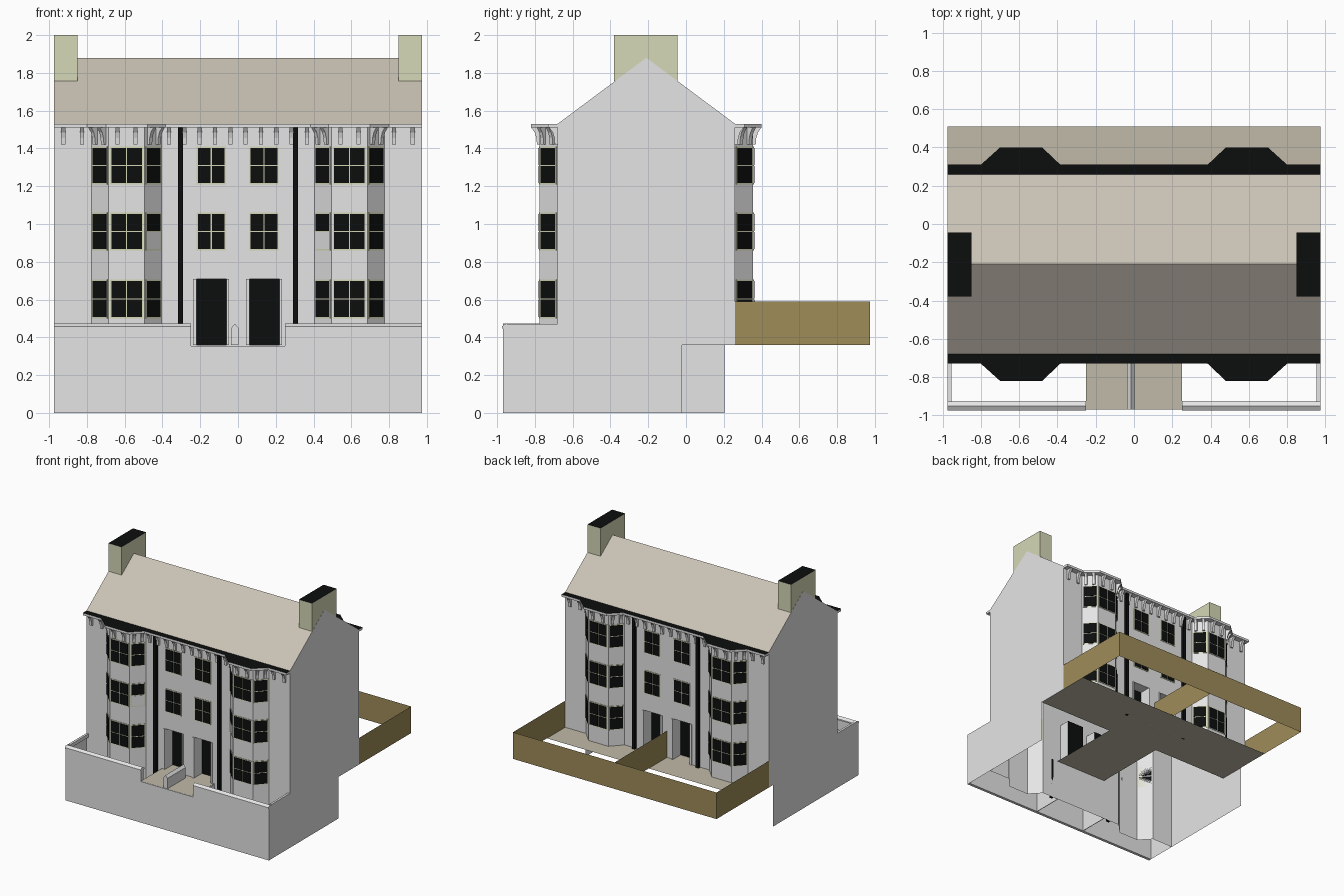
import bpy, bmesh, math
from mathutils import Vector

if "Cube" in bpy.data.objects:
    bpy.data.objects.remove(bpy.data.objects["Cube"])

MID = -0.21                      # ridge line: the back mirrors the front about it
EAVE, GROUND = 1.53, 0.36


def mat(name, r, g, b):
    m = bpy.data.materials.new(name)
    lin = [((c / 255 + 0.055) / 1.055) ** 2.4 if c > 10 else c / 3294 for c in (r, g, b)]
    m.diffuse_color = (*lin, 1)
    m.use_nodes = True
    m.node_tree.nodes["Principled BSDF"].inputs["Base Color"].default_value = m.diffuse_color
    return m


STONE = mat("pale grey stone", 229, 229, 229)
BLACK = mat("black", 12, 13, 13)
ROOF = mat("roof beige", 202, 194, 181)
CREAM = mat("cream", 214, 216, 183)
PAVING = mat("paving tan", 192, 186, 167)
WOOD = mat("fence brown", 159, 140, 89)


def finish(name, bm, mats, rule=None, closed=True):
    """Turn a bmesh into an object; rule(face) picks the material slot."""
    if closed:
        bmesh.ops.recalc_face_normals(bm, faces=bm.faces)
    else:                        # open shells: point faces away from the house centre
        bm.normal_update()
        for f in bm.faces:
            c = f.calc_center_median() - Vector((0, MID, 0.9))
            if f.normal.dot(Vector((c.x * 0.4, c.y, c.z * 0.2))) < 0:
                f.normal_flip()
    bm.normal_update()
    if rule:
        for f in bm.faces:
            f.material_index = rule(f)
    me = bpy.data.meshes.new(name)
    bm.to_mesh(me)
    bm.free()
    for m in mats:
        me.materials.append(m)
    ob = bpy.data.objects.new(name, me)
    bpy.context.collection.objects.link(ob)
    return ob


def face(bm, pts):
    return bm.faces.new([bm.verts.new(p) for p in pts])


def prism(bm, pts, vec):
    """Extrude a closed outline along vec."""
    a = [bm.verts.new(p) for p in pts]
    b = [bm.verts.new(Vector(p) + Vector(vec)) for p in pts]
    bm.faces.new(a)
    bm.faces.new(b[::-1])
    for i in range(len(a)):
        j = (i + 1) % len(a)
        bm.faces.new((a[j], a[i], b[i], b[j]))


def box(bm, x0, x1, y0, y1, z0, z1):
    prism(bm, [(x0, y0, z0), (x1, y0, z0), (x1, y1, z0), (x0, y1, z0)], (0, 0, z1 - z0))


def top_black(f):
    return 1 if f.normal.z > 0.9 else 0


# Plan outline of one facade (left to right) with two canted bays
left = [(-0.975, -0.68), (-0.775, -0.68), (-0.685, -0.775), (-0.495, -0.775), (-0.405, -0.68)]
OUTLINE = left + [(-x, y) for x, y in reversed(left)]
eave_l = [(-0.975, -0.73), (-0.80, -0.73), (-0.70, -0.82), (-0.48, -0.82), (-0.385, -0.73)]
EAVE_LINE = eave_l + [(-x, y) for x, y in reversed(eave_l)]
ROWS = [(0.50, 0.705), (0.86, 1.06), (1.21, 1.41)]


def facade(side):
    front = side == "front"
    base = 0 if front else GROUND

    def M(x, y, z):              # place a point on the front or mirror it to the back
        return Vector((x, y if front else 2 * MID - y, z))

    def plate(bm, mid, t, u0, u1, z0, z1, d):
        n = Vector((t.y, -t.x))
        ring = [mid + t * u + n * k for u, k in ((u0, 0), (u1, 0), (u1, d), (u0, d))]
        prism(bm, [M(p.x, p.y, z0) for p in ring], (0, 0, z1 - z0))

    # Wall with bays and recessed door openings
    wall = bmesh.new()

    def panel(a, b, z0, z1):
        if z1 > z0:
            face(wall, [M(*a, z0), M(*b, z0), M(*b, z1), M(*a, z1)])

    for i, (a, b) in enumerate(zip(OUTLINE, OUTLINE[1:])):
        if i != 4:
            panel(a, b, base, EAVE)
    y, top, deep = -0.68, 0.71, -0.58
    panel((-0.405, y), (0.405, y), base, GROUND)
    panel((-0.405, y), (0.405, y), top, EAVE)
    for x0, x1 in ((-0.405, -0.22), (-0.06, 0.06), (0.22, 0.405)):
        panel((x0, y), (x1, y), GROUND, top)
    doors, frames = bmesh.new(), bmesh.new()
    for x0, x1 in ((-0.22, -0.06), (0.06, 0.22)):
        for x in (x0, x1):
            panel((x, y), (x, deep), GROUND, top)
        face(wall, [M(x0, y, top), M(x1, y, top), M(x1, deep, top), M(x0, deep, top)])
        face(doors, [M(x0, deep, GROUND), M(x1, deep, GROUND), M(x1, deep, top), M(x0, deep, top)])
        for f0, f1 in ((x0 - 0.018, x0), (x1, x1 + 0.012)):
            plate(frames, Vector((0, y)), Vector((1, 0)), f0, f1, GROUND, top, 0.008)
    finish(side + "_wall", wall, [STONE], closed=False)
    finish(side + "_doors", doors, [BLACK], closed=False)
    finish(side + "_door_frames", frames, [STONE])

    # Windows: cream plates with dark panes laid over them
    surround, panes, blinds = bmesh.new(), bmesh.new(), bmesh.new()

    def window(mid, t, w, z0, z1, cols, blind=False):
        plate(surround, mid, t, -w / 2, w / 2, z0, z1, 0.004)
        g = 0.007
        cw, ch = (w - g) / cols, (z1 - z0 - g) / 2
        for c in range(cols):
            for r in range(2):
                u, v = -w / 2 + g + c * cw, z0 + g + r * ch
                plate(blinds if blind and r == 0 else panes, mid, t,
                      u, u + cw - g, v, v + ch - g, 0.007)

    for i in (1, 2, 3, 5, 6, 7):
        a, b = Vector(OUTLINE[i]), Vector(OUTLINE[i + 1])
        flat = i in (2, 6)
        for r, (z0, z1) in enumerate(ROWS):
            window((a + b) / 2, (b - a).normalized(), 0.175 if flat else 0.118, z0, z1,
                   2 if flat else 1, front and r == 1 and i in (3, 5))
    for x in (-0.142, 0.138):
        for z0, z1 in ROWS[1:]:
            window(Vector((x, y)), Vector((1, 0)), 0.155, z0, z1, 2)
    finish(side + "_window_frames", surround, [CREAM])
    finish(side + "_window_panes", panes, [BLACK])
    if front:
        finish("front_window_blinds", blinds, [STONE])
    else:
        blinds.free()

    # Cornice slab with a black leaded top
    slab = bmesh.new()
    ring = EAVE_LINE + [(0.975, y), (-0.975, y)]
    prism(slab, [M(px, py, 1.51) for px, py in ring], (0, 0, EAVE - 1.51))
    finish(side + "_cornice", slab, [STONE, BLACK], top_black)

    # Curved brackets under the cornice
    br = bmesh.new()
    profile = [(0, 1.42), (0.014, 1.42), (0.017, 1.455), (0.026, 1.485), (0.044, 1.51), (0, 1.51)]
    for a, b in zip(OUTLINE, OUTLINE[1:]):
        a, b = Vector(a), Vector(b)
        t = (b - a).normalized()
        n = Vector((t.y, -t.x))
        count = max(2, round((b - a).length / 0.084))
        for k in range(count):
            p = a.lerp(b, (k + 0.5) / count) - t * 0.011
            pts = [M(*(p + n * d), z) for d, z in profile]
            run = M(*(p + t * 0.022), 0) - M(*p, 0)
            prism(br, pts, run)
    finish(side + "_brackets", br, [STONE])

    # Downpipes
    pipes = bmesh.new()
    for x in (-0.305, 0.305):
        plate(pipes, Vector((x, y)), Vector((1, 0)), -0.013, 0.013, base, EAVE, 0.025)
    finish(side + "_downpipes", pipes, [BLACK])


facade("front")
facade("back")

# Gable walls, running forward as the area side walls
gables = bmesh.new()
for x, rear in ((0.975, -0.02), (-0.975, 0.205)):
    prof = [(-0.97, 0), (rear, 0), (rear, GROUND), (0.26, GROUND), (0.26, EAVE), (MID, 1.88),
            (-0.68, EAVE), (-0.68, 0.47), (-0.97, 0.47)]
    face(gables, [(x, y, z) for y, z in prof])
finish("gable_walls", gables, [STONE], closed=False)

# Roof slopes
roof = bmesh.new()
for y in (-0.68, 0.26):
    face(roof, [(-0.975, y, EAVE), (0.975, y, EAVE), (0.975, MID, 1.88), (-0.975, MID, 1.88)])
finish("roof", roof, [ROOF], closed=False)

# Chimneys
stacks = bmesh.new()
for s in (-1, 1):
    box(stacks, min(s * 0.85, s * 0.974), max(s * 0.85, s * 0.974), -0.38, -0.045, 1.757, 2.0)
finish("chimneys", stacks, [CREAM, BLACK], top_black)

# T-shaped paving: front path plus rear terrace
paving = bmesh.new()
tee = [(-0.25, -0.97), (0.25, -0.97), (0.25, -0.02), (0.975, -0.02), (0.975, 0.51),
       (-0.975, 0.51), (-0.975, -0.02), (-0.25, -0.02)]
face(paving, [(x, y, GROUND) for x, y in tee]).normal_update()
for f in paving.faces:
    if f.normal.z < 0:
        f.normal_flip()
finish("paving", paving, [PAVING])

# Front retaining wall, parapets with pointed coping, and walls under the path
area = bmesh.new()
box(area, -0.975, 0.975, -0.97, -0.945, 0, 0.355)
coping = [(-0.975, 0.447), (-0.975, 0.458), (-0.95, 0.473), (-0.925, 0.458), (-0.925, 0.447)]
for s in (-1, 1):
    x0, x1 = sorted((s * 0.25, s * 0.974))
    box(area, x0, x1, -0.97, -0.935, 0.355, 0.447)
    prism(area, [(x0, y, z) for y, z in coping], (x1 - x0, 0, 0))
    x0, x1 = sorted((s * 0.955, s * 0.974))
    box(area, x0, x1, -0.93, -0.68, 0.44, 0.47)
    x0, x1 = sorted((s * 0.245, s * 0.25))
    box(area, x0, x1, -0.945, -0.68, 0, 0.355)
finish("area_walls", area, [STONE])

# Low dividing wall between the two doors
divider = bmesh.new()
prism(divider, [(-0.036, -0.97, GROUND), (0.003, -0.97, GROUND), (0.003, -0.97, 0.45),
                (-0.0165, -0.97, 0.472), (-0.036, -0.97, 0.45)], (0, 0.25, 0))
finish("path_divider", divider, [STONE])

# Rear garden fence
fence = bmesh.new()
for a, b in (((-0.975, 0.26), (-0.975, 0.975)), ((0.975, 0.26), (0.975, 0.975)),
             ((-0.975, 0.975), (0.975, 0.975)), ((0, 0.26), (0, 0.975))):
    face(fence, [(*a, GROUND), (*b, GROUND), (*b, 0.59), (*a, 0.59)])
finish("garden_fence", fence, [WOOD], closed=False)
